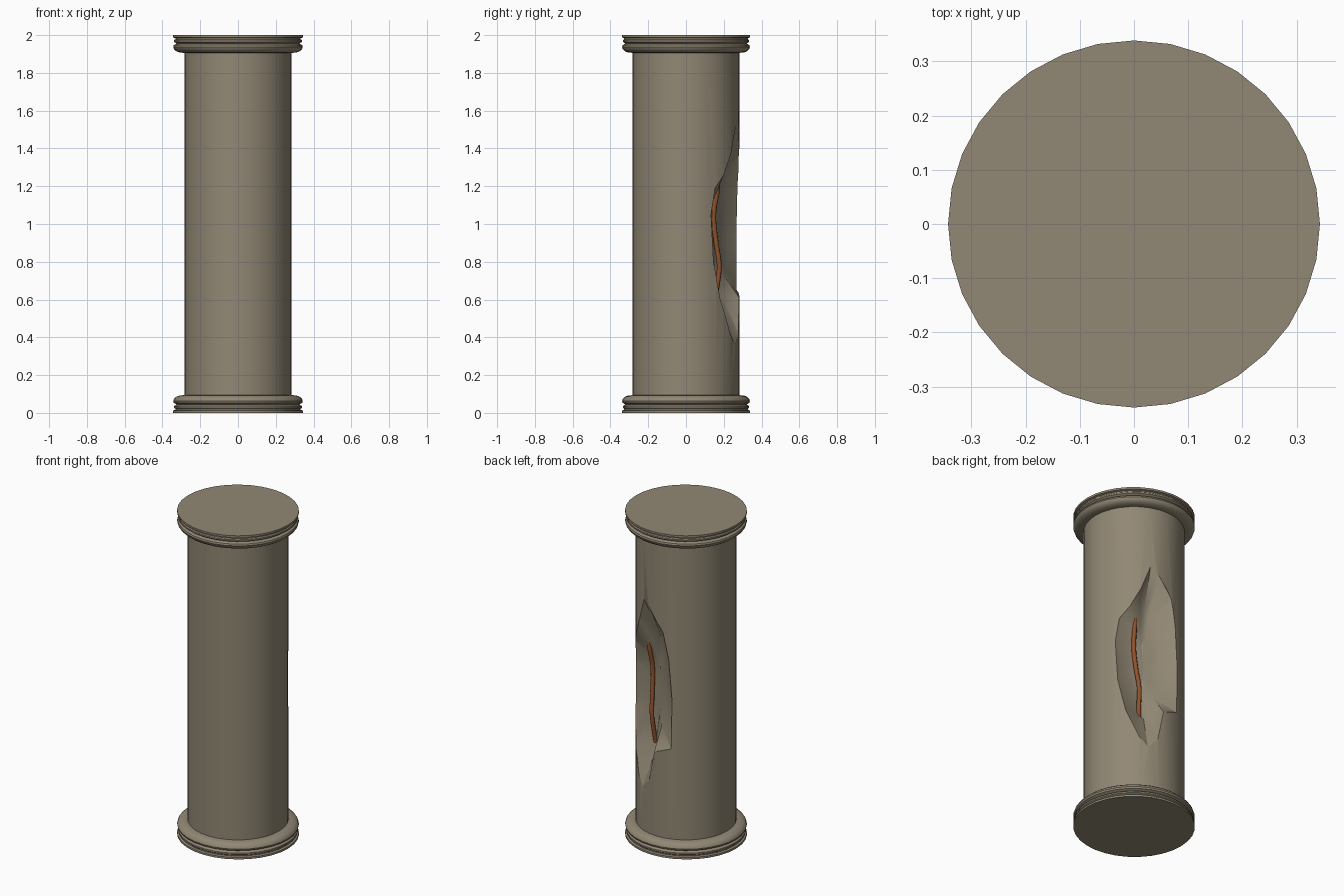
import bpy, bmesh, math, random
from mathutils import Vector

if "Cube" in bpy.data.objects:
    bpy.data.objects.remove(bpy.data.objects["Cube"])

random.seed(4)
SIDES = 32
R = 0.283


def material(name, col):
    m = bpy.data.materials.new(name)
    m.diffuse_color = (*col, 1)
    m.use_nodes = True
    m.node_tree.nodes["Principled BSDF"].inputs["Base Color"].default_value = m.diffuse_color
    return m


stone = material("weathered stone", (0.285, 0.245, 0.175))
rust = material("rusty steel", (0.28, 0.085, 0.025))


def make_object(name, bm, mat):
    bmesh.ops.recalc_face_normals(bm, faces=bm.faces)
    mesh = bpy.data.meshes.new(name)
    bm.to_mesh(mesh)
    bm.free()
    ob = bpy.data.objects.new(name, mesh)
    bpy.context.collection.objects.link(ob)
    mesh.materials.append(mat)
    return ob


def bridge(bm, a, b):
    n = len(a)
    for i in range(n):
        bm.faces.new((a[i], a[(i + 1) % n], b[(i + 1) % n], b[i]))


def smooth(ob, angle):
    bpy.ops.object.select_all(action='DESELECT')
    bpy.context.view_layer.objects.active = ob
    ob.select_set(True)
    bpy.ops.object.shade_smooth_by_angle(angle=math.radians(angle))


def revolve(name, profile, sy=1.0):
    """Closed solid of revolution from (radius, height) points."""
    bm = bmesh.new()
    rings = []
    for r, z in profile:
        rings.append([bm.verts.new((r * math.cos(2 * math.pi * i / SIDES),
                                    sy * r * math.sin(2 * math.pi * i / SIDES), z))
                      for i in range(SIDES)])
    for a, b in zip(rings, rings[1:]):
        bridge(bm, a, b)
    bm.faces.new(rings[0])
    bm.faces.new(rings[-1])
    return make_object(name, bm, stone)


# Moulded collars at both ends (the top mirrors the base)
collar = [(0.343, 0), (0.343, 0.012), (0.332, 0.016), (0.332, 0.022),
          (0.338, 0.027), (0.338, 0.036), (0.325, 0.045), (0.34, 0.053),
          (0.343, 0.063), (0.338, 0.076), (0.325, 0.087), (0.305, 0.093), (0.275, 0.094)]
smooth(revolve("base_collar", collar, 0.987), 35)
smooth(revolve("top_collar", [(r, 2 - z) for r, z in collar], 0.987), 35)

# Shaft
shaft = revolve("shaft", [(R, 0.05), (R, 1.95)])

# Broken hollow: outline on the shaft as (angle in degrees, height)
outline = [(69, 1.525), (80, 1.48), (98, 1.36), (105, 1.2), (109, 0.95), (108, 0.65),
           (86, 0.61), (78, 0.42), (66, 0.36), (56, 0.42), (40, 0.6), (31, 0.8),
           (28, 1.05), (33, 1.19), (45, 1.26), (58, 1.38)]
MID_A, MID_Z = 68, 0.93


def polar(r, a, z):
    a = math.radians(a)
    return Vector((r * math.cos(a), r * math.sin(a), z))


def floor_ring(bm, fa, fz, depth, jitter):
    ring = []
    for a, z in outline:
        a2 = MID_A + (a - MID_A) * fa
        z2 = MID_Z + (z - MID_Z) * fz
        r = depth / math.cos(math.radians(a2 - MID_A)) + random.uniform(-jitter, jitter)
        ring.append(bm.verts.new(polar(r, a2, z2)))
    return ring


bm = bmesh.new()
rings = [[bm.verts.new(polar(r, a, z)) for a, z in outline] for r in (0.42, R)]
rings.append(floor_ring(bm, 0.72, 0.6, 0.184, 0.008))
rings.append(floor_ring(bm, 0.36, 0.32, 0.172, 0.004))
for a, b in zip(rings, rings[1:]):
    bridge(bm, a, b)
for ring, r in ((rings[0], 0.45), (rings[-1], 0.17)):
    tip = bm.verts.new(polar(r, MID_A, MID_Z))
    for i in range(len(ring)):
        bm.faces.new((ring[i], ring[(i + 1) % len(ring)], tip))
bmesh.ops.triangulate(bm, faces=bm.faces)
cutter = make_object("hollow_cutter", bm, stone)
cutter.hide_render = True

mod = shaft.modifiers.new("hollow", 'BOOLEAN')
mod.operation = 'DIFFERENCE'
mod.solver = 'EXACT'
mod.object = cutter
bpy.context.view_layer.objects.active = shaft
shaft.select_set(True)
bpy.ops.object.modifier_apply(modifier=mod.name)
bpy.data.objects.remove(cutter)
smooth(shaft, 30)

# Exposed wavy reinforcing rod
path = [(0.14, 0.165, 1.27), (0.135, 0.168, 1.2), (0.125, 0.147, 1.05), (0.118, 0.16, 0.9),
        (0.11, 0.176, 0.78), (0.103, 0.165, 0.67), (0.095, 0.152, 0.58)]
curve = bpy.data.curves.new("rod_path", 'CURVE')
curve.dimensions = '3D'
curve.bevel_depth = 0.013
curve.bevel_resolution = 2
curve.resolution_u = 5
curve.use_fill_caps = True
spline = curve.splines.new('BEZIER')
spline.bezier_points.add(len(path) - 1)
for p, co in zip(spline.bezier_points, path):
    p.co = co
    p.handle_left_type = p.handle_right_type = 'AUTO'
rod = bpy.data.objects.new("reinforcing_rod", curve)
bpy.context.collection.objects.link(rod)
curve.materials.append(rust)
bpy.ops.object.select_all(action='DESELECT')
bpy.context.view_layer.objects.active = rod
rod.select_set(True)
bpy.ops.object.convert(target='MESH')
smooth(bpy.context.view_layer.objects.active, 50)
